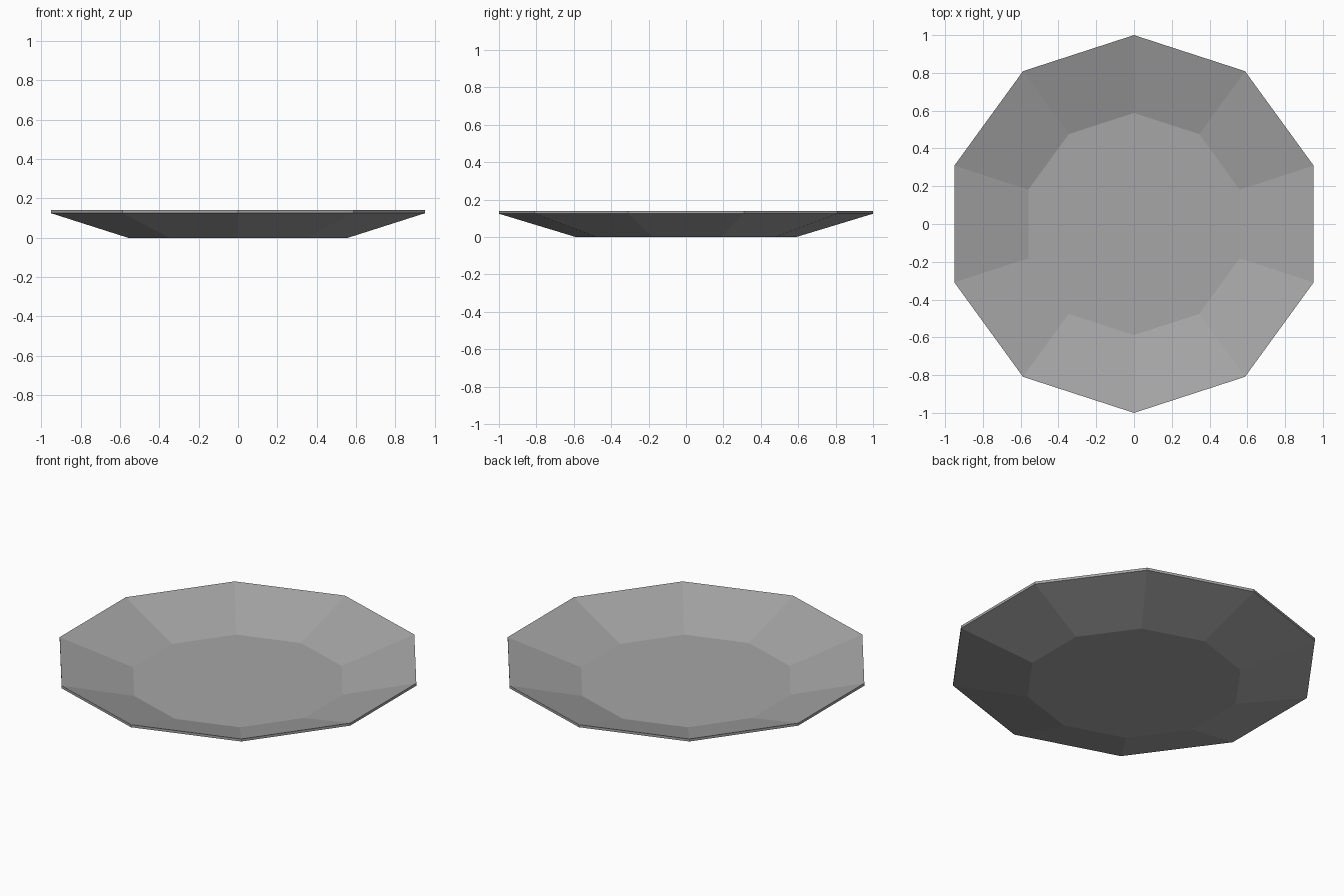
import bpy
import bmesh
from math import cos, sin, tau

cube = bpy.data.objects.get("Cube")
if cube:
    bpy.data.objects.remove(cube, do_unlink=True)

SIDES = 10

# Plain grey for the whole dish
grey = bpy.data.materials.new("plain grey")
grey.use_nodes = True
colour = (0.38, 0.38, 0.38, 1)
grey.diffuse_color = colour
grey.node_tree.nodes["Principled BSDF"].inputs["Base Color"].default_value = colour

# Profile (radius, height): underside foot, rim bottom, rim top, inner floor
profile = [(0.588, 0), (1, 0.125), (1, 0.14), (0.588, 0.017)]

bm = bmesh.new()
rings = [[bm.verts.new((r * sin(tau * i / SIDES), r * cos(tau * i / SIDES), z))
          for i in range(SIDES)] for r, z in profile]

# Sloping wall and rim panels
for low, high in zip(rings, rings[1:]):
    for i in range(SIDES):
        j = (i + 1) % SIDES
        bm.faces.new((low[i], low[j], high[j], high[i]))

# Flat base and flat floor
bm.faces.new(rings[0])
bm.faces.new(rings[-1])
bmesh.ops.recalc_face_normals(bm, faces=bm.faces)

mesh = bpy.data.meshes.new("dish")
bm.to_mesh(mesh)
bm.free()
mesh.materials.append(grey)
dish = bpy.data.objects.new("dish", mesh)
bpy.context.collection.objects.link(dish)
